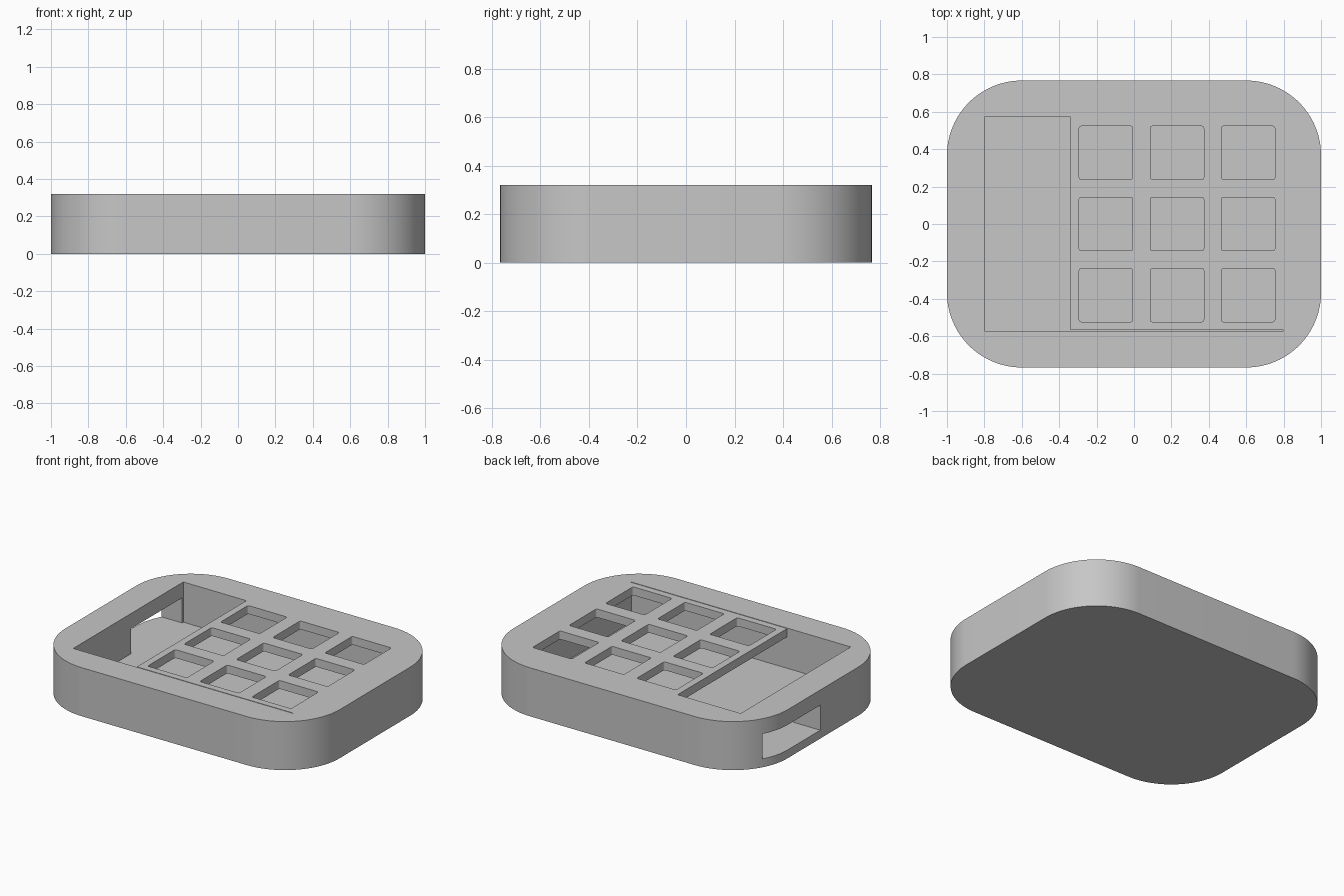
import bpy
import bmesh
from math import cos, sin, pi, radians
from mathutils import Vector

old = bpy.data.objects.get("Cube")
if old:
    bpy.data.objects.remove(old, do_unlink=True)

HEIGHT, FLOOR, PLATE_BOTTOM = 0.32, 0.055, 0.265

grey = bpy.data.materials.new("plain grey")
grey.use_nodes = True
grey.diffuse_color = (0.57, 0.57, 0.57, 1)
grey.node_tree.nodes["Principled BSDF"].inputs["Base Color"].default_value = grey.diffuse_color


def rounded(cx, cy, w, d, r, steps):
    """Outline of a rounded rectangle, counter-clockwise."""
    pts = []
    for q, (sx, sy) in enumerate([(1, 1), (-1, 1), (-1, -1), (1, -1)]):
        for i in range(steps + 1):
            a = (q + i / steps) * pi / 2
            pts.append((cx + sx * (w / 2 - r) + r * cos(a),
                        cy + sy * (d / 2 - r) + r * sin(a)))
    return pts


def prism(name, points, offset):
    """Extrude a flat outline of 3D points along an offset."""
    bm = bmesh.new()
    face = bm.faces.new([bm.verts.new(p) for p in points])
    out = bmesh.ops.extrude_face_region(bm, geom=[face])
    moved = [v for v in out["geom"] if isinstance(v, bmesh.types.BMVert)]
    bmesh.ops.translate(bm, verts=moved, vec=Vector(offset))
    bmesh.ops.recalc_face_normals(bm, faces=bm.faces)
    mesh = bpy.data.meshes.new(name)
    bm.to_mesh(mesh)
    bm.free()
    mesh.materials.append(grey)
    obj = bpy.data.objects.new(name, mesh)
    bpy.context.collection.objects.link(obj)
    return obj


def upright(name, outline, z0, z1):
    return prism(name, [(x, y, z0) for x, y in outline], (0, 0, z1 - z0))


def box(name, x0, x1, y0, y1, z0, z1):
    return upright(name, [(x0, y0), (x1, y0), (x1, y1), (x0, y1)], z0, z1)


# Outer case with large round corners
case = upright("case", rounded(0, 0, 2, 1.534, 0.4, 24), 0, HEIGHT)

# Hollow under the key plate, open to the top over the side bay
section = [(-0.8, FLOOR), (0.8, FLOOR), (0.8, PLATE_BOTTOM),
           (-0.34, PLATE_BOTTOM), (-0.34, 0.5), (-0.8, 0.5)]
cutters = [prism("cavity_cutter", [(x, -0.573, z) for x, z in section], (0, 1.146, 0))]

# Port through the side wall, and the thin seam in front of the key plate
cutters.append(box("port_cutter", -1.2, -0.7, 0.03, 0.56, FLOOR, 0.22))
cutters.append(box("seam_cutter", -0.4, 0.8, -0.573, -0.568, 0.2, 0.5))

# Grid of square key holes
for col in range(3):
    for row in range(3):
        hole = rounded(-0.15 + 0.38 * col, 0.38 * (row - 1), 0.286, 0.286, 0.012, 4)
        cutters.append(upright("key_hole_cutter", hole, 0.2, 0.5))

bpy.ops.object.select_all(action='DESELECT')
case.select_set(True)
bpy.context.view_layer.objects.active = case
for cutter in cutters:
    mod = case.modifiers.new("cut", 'BOOLEAN')
    mod.operation = 'DIFFERENCE'
    mod.solver = 'EXACT'
    mod.object = cutter
    bpy.ops.object.modifier_apply(modifier=mod.name)
    bpy.data.objects.remove(cutter, do_unlink=True)

bpy.ops.object.shade_smooth_by_angle(angle=radians(30))
